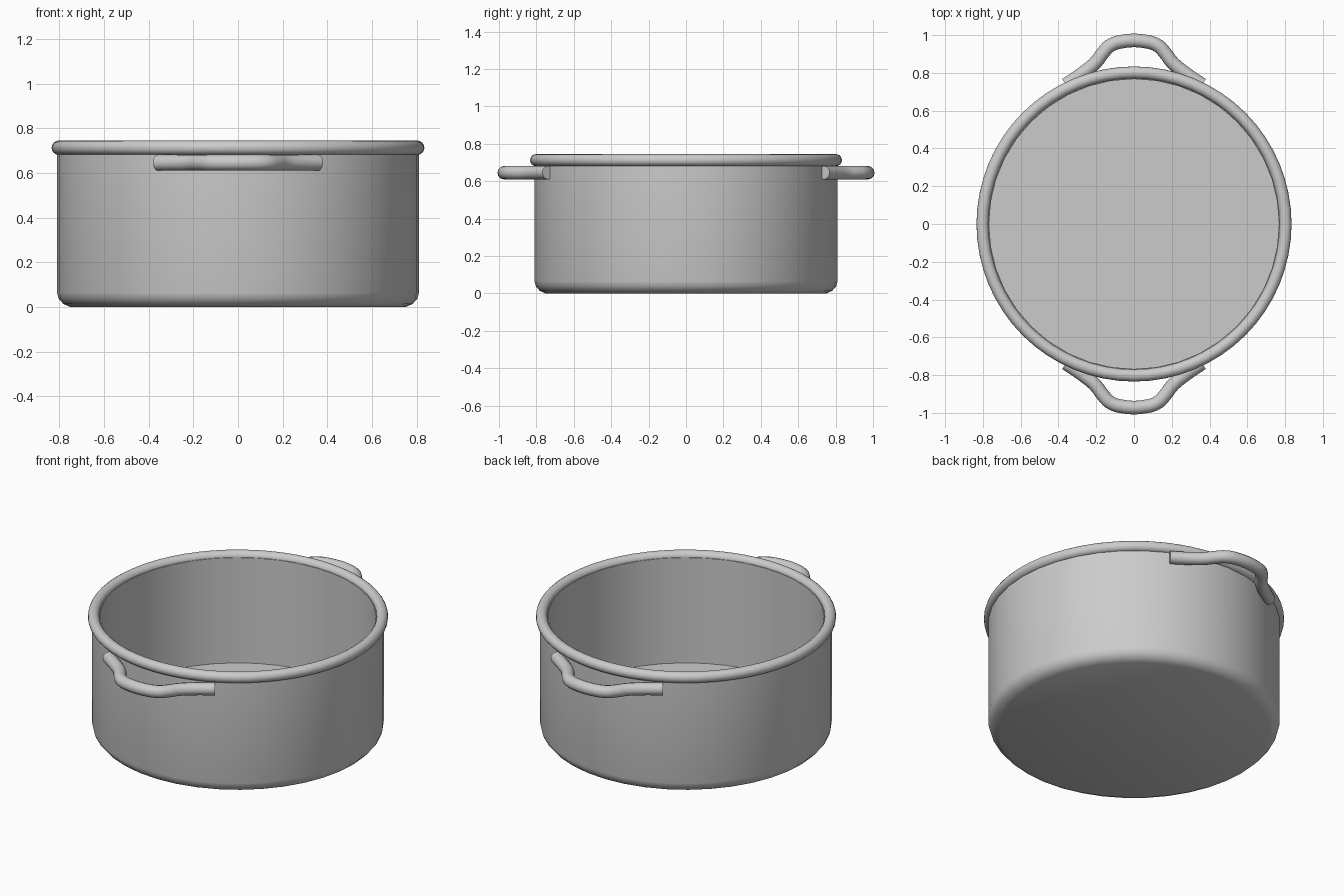
import bpy, bmesh, math

if "Cube" in bpy.data.objects:
    bpy.data.objects.remove(bpy.data.objects["Cube"])

def finish(obj, angle=35):
    bpy.ops.object.select_all(action='DESELECT')
    obj.select_set(True)
    bpy.context.view_layer.objects.active = obj
    bpy.ops.object.shade_smooth_by_angle(angle=math.radians(angle))

def lathe(name, profile, steps):
    bm = bmesh.new()
    vs = [bm.verts.new((r, 0, z)) for r, z in profile]
    es = [bm.edges.new(p) for p in zip(vs, vs[1:])]
    bmesh.ops.spin(bm, geom=vs + es, axis=(0, 0, 1), cent=(0, 0, 0),
                   angle=2 * math.pi, steps=steps)
    bmesh.ops.remove_doubles(bm, verts=bm.verts, dist=1e-4)
    bmesh.ops.recalc_face_normals(bm, faces=bm.faces)
    me = bpy.data.meshes.new(name)
    bm.to_mesh(me)
    bm.free()
    obj = bpy.data.objects.new(name, me)
    bpy.context.collection.objects.link(obj)
    finish(obj)

# Pot body: outer wall with rounded foot, inner wall and floor
lathe("pot_body", [(0, 0), (0.75, 0), (0.782, 0.014), (0.803, 0.038), (0.81, 0.065),
                   (0.81, 0.715), (0.767, 0.715), (0.767, 0.07), (0, 0.07)], 40)

# Rolled rim
bpy.ops.mesh.primitive_torus_add(major_radius=0.802, minor_radius=0.032,
                                 major_segments=64, minor_segments=16,
                                 location=(0, 0, 0.713))
rim = bpy.context.object
rim.name = "rolled_rim"
finish(rim, 60)

# Side handles: bent tubes running into the wall
half = [(0.36, 0.738), (0.265, 0.803), (0.205, 0.853), (0.165, 0.905),
        (0.13, 0.942), (0.075, 0.964)]
path = half + [(-x, y) for x, y in reversed(half)]

def handle(name, side):
    cu = bpy.data.curves.new(name, 'CURVE')
    cu.dimensions = '3D'
    cu.bevel_depth = 0.036
    cu.bevel_resolution = 4
    cu.resolution_u = 4
    cu.use_fill_caps = True
    sp = cu.splines.new('BEZIER')
    sp.bezier_points.add(len(path) - 1)
    for p, (x, y) in zip(sp.bezier_points, path):
        p.co = (x * side, y * side, 0.646)
        p.handle_left_type = p.handle_right_type = 'AUTO'
    obj = bpy.data.objects.new(name, cu)
    bpy.context.collection.objects.link(obj)
    bpy.ops.object.select_all(action='DESELECT')
    obj.select_set(True)
    bpy.context.view_layer.objects.active = obj
    bpy.ops.object.convert(target='MESH')
    finish(bpy.context.object, 50)

handle("back_handle", 1)
handle("front_handle", -1)
